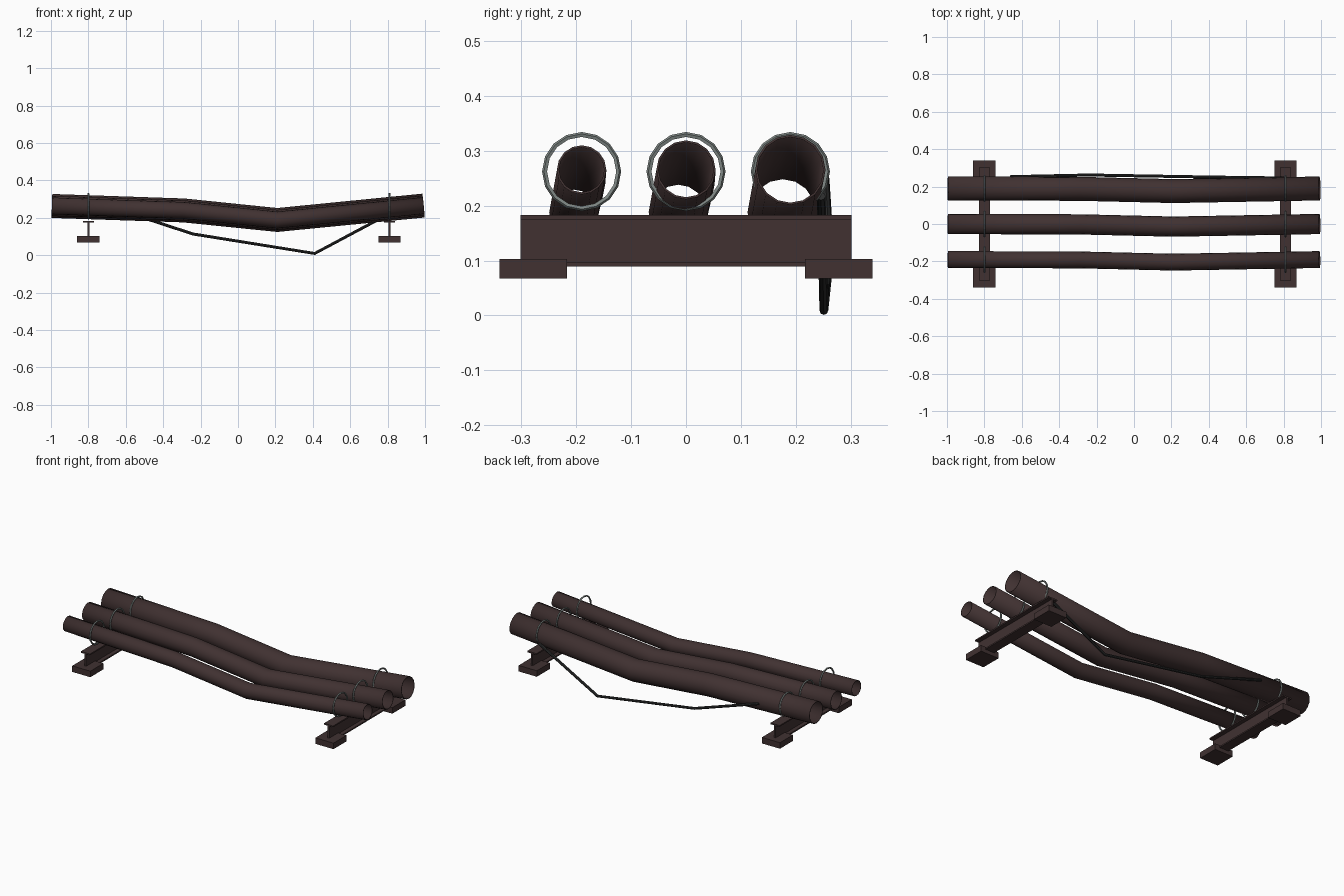
import bpy
import math

old = bpy.data.objects.get("Cube")
if old:
    bpy.data.objects.remove(old, do_unlink=True)


def material(name, rgb):
    m = bpy.data.materials.new(name)
    m.use_nodes = True
    m.diffuse_color = (*rgb, 1)
    m.node_tree.nodes["Principled BSDF"].inputs["Base Color"].default_value = (*rgb, 1)
    return m


RUST = material("dark rusty steel", (0.052, 0.031, 0.031))
ZINC = material("grey wire", (0.21, 0.24, 0.23))
RUBBER = material("black cable", (0.025, 0.026, 0.026))


def finish(obj, name, mat):
    obj.name = name
    obj.data.materials.clear()
    obj.data.materials.append(mat)
    return obj


def box(name, center, size, mat=RUST):
    bpy.ops.mesh.primitive_cube_add(size=1, location=center)
    obj = bpy.context.object
    obj.scale = size
    bpy.ops.object.transform_apply(location=False, rotation=False, scale=True)
    return finish(obj, name, mat)


def tube(name, points, radius, resolution, mat, caps):
    """Sweep a round section along a kinked path and turn it into a mesh."""
    curve = bpy.data.curves.new(name, "CURVE")
    curve.dimensions = "3D"
    curve.bevel_depth = radius
    curve.bevel_resolution = resolution
    curve.use_fill_caps = caps
    spline = curve.splines.new("POLY")
    spline.points.add(len(points) - 1)
    for p, co in zip(spline.points, points):
        p.co = (*co, 1)
    obj = bpy.data.objects.new(name, curve)
    bpy.context.collection.objects.link(obj)
    bpy.ops.object.select_all(action="DESELECT")
    obj.select_set(True)
    bpy.context.view_layer.objects.active = obj
    bpy.ops.object.convert(target="MESH")
    obj = bpy.context.object
    bpy.ops.object.shade_smooth_by_angle(angle=math.radians(40))
    return finish(obj, name, mat)


# Sagging open pipes, growing in size towards the back
PIPES = (("front", -0.19, 0.045), ("middle", 0.0, 0.054), ("back", 0.19, 0.064))
for label, y, r in PIPES:
    path = [(-0.995, y, 0.263), (-0.29, y - 0.002, 0.239),
            (0.21, y - 0.014, 0.188), (0.992, y, 0.265)]
    pipe = tube(label + "_pipe", path, r, 6, RUST, False)
    wall = pipe.modifiers.new("wall", "SOLIDIFY")
    wall.thickness = 0.004
    wall.offset = -1

# Supports: an I-beam on two pads, with a wire hoop round each pipe
for side, x in (("right", -0.8), ("left", 0.81)):
    box(side + "_beam_top_flange", (x, 0, 0.179), (0.06, 0.602, 0.008))
    box(side + "_beam_web", (x, 0, 0.135), (0.01, 0.602, 0.084))
    box(side + "_beam_bottom_flange", (x, 0, 0.093), (0.06, 0.602, 0.008))
    for end, y in (("front", -0.278), ("back", 0.278)):
        box(f"{side}_{end}_pad", (x, y, 0.085), (0.12, 0.123, 0.036))
    for label, y, r in PIPES:
        bpy.ops.mesh.primitive_torus_add(
            location=(x, y, 0.262), rotation=(0, math.pi / 2, 0),
            major_segments=16, minor_segments=5,
            major_radius=0.067, minor_radius=0.005)
        finish(bpy.context.object, f"{side}_{label}_hoop", ZINC)

# Loose cable hanging below the back pipe
tube("hanging_cable",
     [(-0.66, 0.253, 0.25), (-0.24, 0.262, 0.113), (0.41, 0.251, 0.009), (0.8, 0.246, 0.217)],
     0.008, 2, RUBBER, True)
